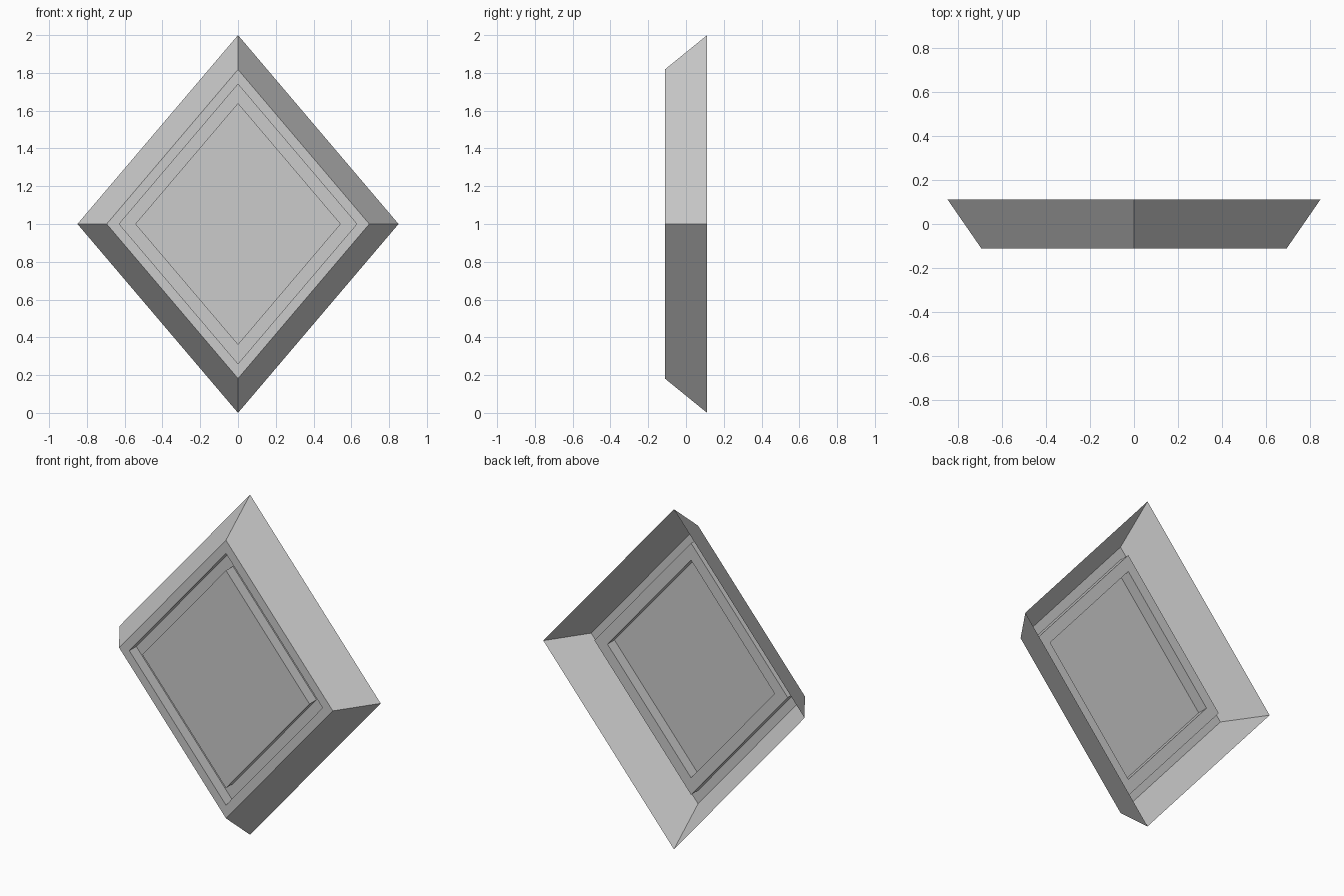
import bpy, bmesh

if "Cube" in bpy.data.objects:
    bpy.data.objects.remove(bpy.data.objects["Cube"])

HALF_W, HALF_H = 0.85, 1.0
BACK, FRONT, GROOVE = 0.112, -0.112, -0.047

# Profile from the open back rim to the raised panel: (size factor, depth y)
PROFILE = [
    (1.0, BACK),       # open back rim
    (0.818, FRONT),    # bevelled side
    (0.74, FRONT),     # flat front border
    (0.74, GROOVE),    # outer groove wall
    (0.64, GROOVE),    # groove floor
    (0.64, FRONT),     # inner groove wall
]


def diamond(bm, s, y):
    corners = [(0, 1), (1, 0), (0, -1), (-1, 0)]
    return [bm.verts.new((cx * HALF_W * s, y, 1 + cz * HALF_H * s)) for cx, cz in corners]


# Thin diamond shell, open at the back
bm = bmesh.new()
rings = [diamond(bm, s, y) for s, y in PROFILE]
for a, b in zip(rings, rings[1:]):
    for i in range(4):
        j = (i + 1) % 4
        bm.faces.new((a[i], a[j], b[j], b[i]))

# Centre panel, flush with the border
bm.faces.new(rings[-1])
bmesh.ops.recalc_face_normals(bm, faces=bm.faces)
bm.faces.ensure_lookup_table()
bm.normal_update()
if bm.faces[-1].normal.y > 0:
    bmesh.ops.reverse_faces(bm, faces=bm.faces)

mesh = bpy.data.meshes.new("diamond_plate")
bm.to_mesh(mesh)
bm.free()
plate = bpy.data.objects.new("diamond_plate", mesh)
bpy.context.collection.objects.link(plate)
